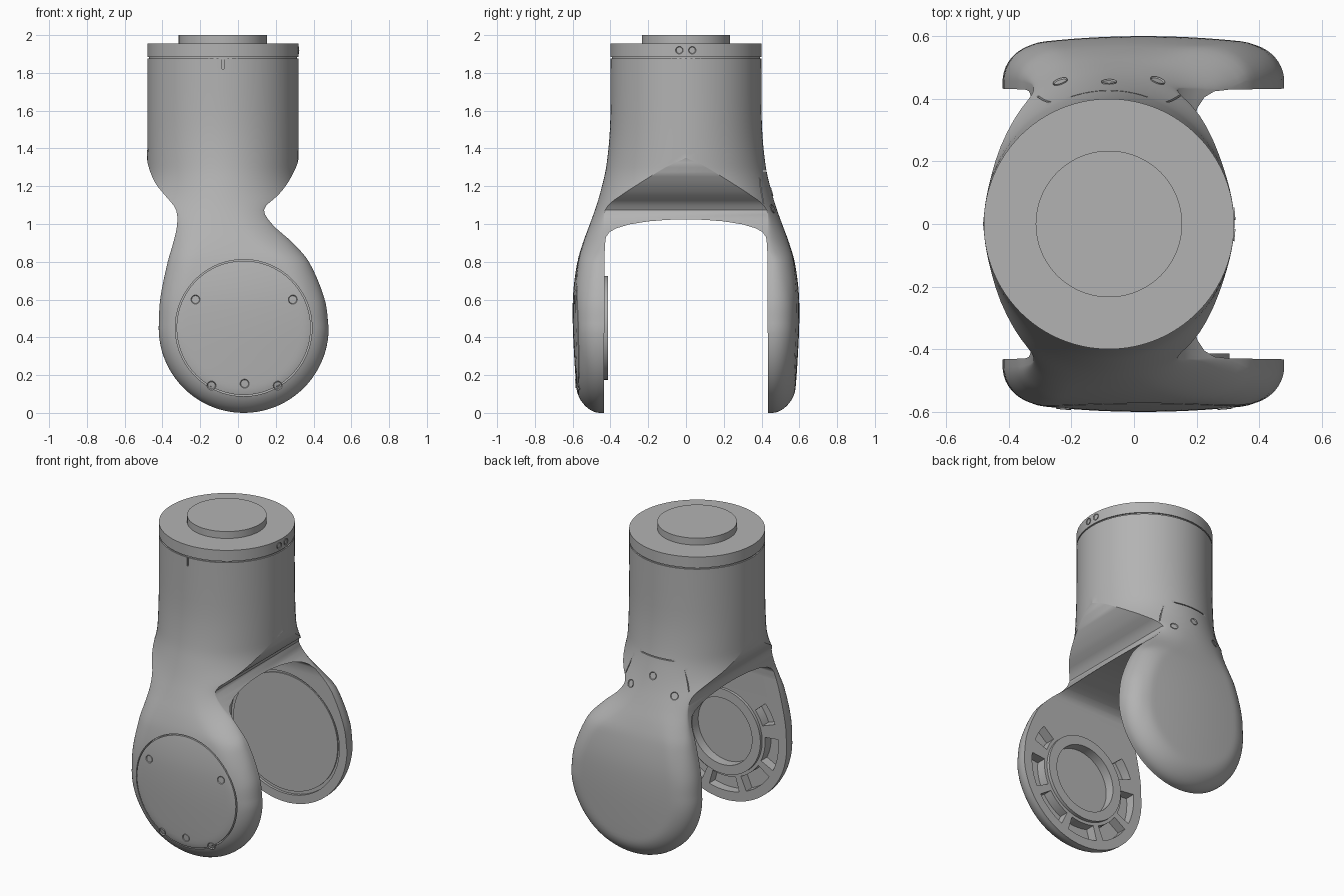
import bpy, bmesh, math
from mathutils import Vector, Matrix

if "Cube" in bpy.data.objects:
    bpy.data.objects.remove(bpy.data.objects["Cube"], do_unlink=True)

grey = bpy.data.materials.new("satin_grey")
grey.use_nodes = True
grey.diffuse_color = (0.45, 0.45, 0.45, 1)
grey.node_tree.nodes["Principled BSDF"].inputs["Base Color"].default_value = (0.45, 0.45, 0.45, 1)

AXIS_X, R = -0.08, 0.4          # barrel
DISC_X, DISC_Z, DISC_R = 0.03, 0.45, 0.45   # round leg ends
RIM_Y, SOFT = 0.455, 0.13       # rim position and edge rounding


def make(name, bm):
    bmesh.ops.recalc_face_normals(bm, faces=bm.faces)
    mesh = bpy.data.meshes.new(name)
    bm.to_mesh(mesh)
    bm.free()
    mesh.materials.append(grey)
    ob = bpy.data.objects.new(name, mesh)
    bpy.context.collection.objects.link(ob)
    return ob


def smooth(ob, angle=32):
    bpy.ops.object.select_all(action="DESELECT")
    ob.select_set(True)
    bpy.context.view_layer.objects.active = ob
    bpy.ops.object.shade_smooth_by_angle(angle=math.radians(angle))


def cylinder(bm, r, a, b, sides=96):
    """Cylinder between two points."""
    a, b = Vector(a), Vector(b)
    rot = (b - a).to_track_quat("Z", "Y").to_matrix().to_4x4()
    bmesh.ops.create_cone(bm, cap_ends=True, segments=sides, radius1=r, radius2=r,
                          depth=(b - a).length, matrix=Matrix.Translation((a + b) / 2) @ rot)


def box(bm, centre, size, tilt=0):
    m = Matrix.Translation(centre) @ Matrix.Rotation(tilt, 4, "Y") @ Matrix.Diagonal((*size, 1))
    bmesh.ops.create_cube(bm, size=1, matrix=m)


def ring(bm, r0, r1, y0, y1, a0=0, a1=360):
    """Ring, or sector of one, around the leg disc axis."""
    full = a1 - a0 == 360
    n = 96 if full else 10
    loops = []
    for i in range(n if full else n + 1):
        t = math.radians(a0 + (a1 - a0) * i / n)
        loops.append([bm.verts.new((DISC_X + r * math.cos(t), y, DISC_Z + r * math.sin(t)))
                      for r, y in ((r0, y0), (r1, y0), (r1, y1), (r0, y1))])
    for i in range(n):
        p, q = loops[i], loops[(i + 1) % len(loops)]
        for k in range(4):
            bm.faces.new((p[k], p[(k + 1) % 4], q[(k + 1) % 4], q[k]))
    if not full:
        bm.faces.new(loops[0])
        bm.faces.new(loops[-1])


def curve(table, z):
    """Smooth interpolation through (z, value) pairs."""
    if z <= table[0][0]:
        return table[0][1]
    if z >= table[-1][0]:
        return table[-1][1]
    i = max(k for k in range(len(table) - 1) if table[k][0] <= z)

    def slope(k):
        a, b = table[max(k - 1, 0)], table[min(k + 1, len(table) - 1)]
        return (b[1] - a[1]) / (b[0] - a[0])
    (za, va), (zb, vb) = table[i], table[i + 1]
    h = zb - za
    t = (z - za) / h
    return ((2*t**3 - 3*t*t + 1) * va + (t**3 - 2*t*t + t) * h * slope(i)
            + (3*t*t - 2*t**3) * vb + (t**3 - t*t) * h * slope(i + 1))


LEFT = [(0.45, -0.42), (0.6, -0.412), (0.8, -0.372), (0.9, -0.343), (1.0, -0.322), (1.08, -0.33),
        (1.15, -0.385), (1.22, -0.44), (1.33, -0.48), (1.4, -0.48)]
RIGHT = [(0.45, 0.48), (0.6, 0.459), (0.8, 0.375), (0.9, 0.29), (1.0, 0.18), (1.08, 0.138),
         (1.15, 0.21), (1.22, 0.265), (1.33, 0.318), (1.4, 0.32)]
DEPTH = [(0, 0.56), (0.1, 0.577), (0.3, 0.592), (0.5, 0.6), (0.65, 0.596), (0.8, 0.575), (0.9, 0.547),
         (1.0, 0.51), (1.1, 0.474), (1.2, 0.445), (1.3, 0.423), (1.45, 0.406), (1.6, 0.4), (1.9, 0.4)]


def span(z):
    if z < DISC_Z:
        w = math.sqrt(max(0, DISC_R**2 - (DISC_Z - z)**2))
        return DISC_X - w, DISC_X + w
    return curve(LEFT, z), curve(RIGHT, z)


EDGE = [(x, k * 0.02) for k in range(70) for x in span(k * 0.02)]


def inset(x, z):
    """Distance from the outline."""
    if z < DISC_Z:
        return max(0, DISC_R - math.hypot(x - DISC_X, z - DISC_Z))
    best = 9
    for i in range(len(EDGE) - 2):
        (ax, az), (bx, bz) = EDGE[i], EDGE[i + 2]
        dx, dz = bx - ax, bz - az
        t = min(1, max(0, ((x - ax) * dx + (z - az) * dz) / (dx * dx + dz * dz)))
        best = min(best, math.hypot(x - ax - t * dx, z - az - t * dz))
    return best


def outer(x, z):
    """Depth of the outer skin: soft-edged paddle below, round barrel above."""
    depth = curve(DEPTH, z)
    barrel = depth * math.sqrt(max(0, 1 - ((x - AXIS_X) / R)**2))
    t = min(1, max(0, (z - 0.8) / 0.5))
    t = t * t * (3 - 2 * t)
    if t == 1:
        return barrel
    d = min(1, inset(x, z) / SOFT)
    dome = 0.022 * min(1, ((x - DISC_X) / 0.36)**2)
    paddle = RIM_Y + (depth - dome - RIM_Y) * math.sqrt(max(0, 1 - (1 - d)**2))
    return paddle + (barrel - paddle) * t


# Forked body: rows of cross-sections from the leg tips to the barrel top
rows = [DISC_Z * (1 - math.cos(math.pi / 2 * k / 22)) for k in range(23)]
rows += [DISC_Z + 0.025 * k for k in range(1, 47)] + [1.7, 1.875]
N = 44
bm = bmesh.new()
loops = []
for z in rows:
    a, b = span(z)
    xs = [(a + b) / 2 - (b - a) / 2 * math.cos(math.pi * k / N) for k in range(N + 1)]
    ys = [outer(x, z) for x in xs]
    front = [bm.verts.new((x, -y, z)) for x, y in zip(xs, ys)]
    back = [bm.verts.new((x, y, z)) for x, y in zip(xs, ys)]
    loops.append(front + back[::-1])
for p, q in zip(loops, loops[1:]):
    for k in range(len(p)):
        j = (k + 1) % len(p)
        bm.faces.new((p[k], p[j], q[j], q[k]))
bm.faces.new(loops[-1])
bmesh.ops.remove_doubles(bm, verts=bm.verts, dist=0.0005)
bmesh.ops.dissolve_degenerate(bm, edges=bm.edges, dist=0.0001)
body = make("fork_body", bm)


def cut(bm):
    """Subtract a shape from the body."""
    cutter = make("cutter", bm)
    cutter.hide_render = True
    mod = body.modifiers.new("cut", "BOOLEAN")
    mod.operation, mod.solver, mod.object = "DIFFERENCE", "EXACT", cutter
    bpy.context.view_layer.objects.active = body
    bpy.ops.object.modifier_apply(modifier=mod.name)
    bpy.data.objects.remove(cutter, do_unlink=True)


# Arched slot between the legs
half = [(0.436, -0.1), (0.43, 0.88), (0.424, 0.93), (0.405, 0.957), (0.37, 0.977), (0.3, 0.998),
        (0.2, 1.014), (0.1, 1.022)]
arch = half + [(0, 1.025)] + [(-y, z) for y, z in reversed(half)]
bm = bmesh.new()
face = bm.faces.new([bm.verts.new((-1, y, z)) for y, z in arch])
moved = bmesh.ops.extrude_face_region(bm, geom=[face])["geom"]
bmesh.ops.translate(bm, vec=(2, 0, 0), verts=[v for v in moved if isinstance(v, bmesh.types.BMVert)])
cut(bm)

# Front cover seam, inner pockets and hub bore
bm = bmesh.new()
ring(bm, 0.355, 0.362, -0.7, -0.55)
for c in range(-170, 151, 40):
    w = 10 if c in (30, 150) else 16
    if c not in (70, 110):
        ring(bm, 0.295, 0.39, -0.495, -0.4, c - w, c + w)
cylinder(bm, 0.215, (DISC_X, -0.475, DISC_Z), (DISC_X, -0.4, DISC_Z))
# Shallow recess inside the back leg
cylinder(bm, 0.395, (DISC_X, 0.4, DISC_Z), (DISC_X, 0.452, DISC_Z))
cut(bm)

# Back cover seam and front index notch
bm = bmesh.new()
box(bm, (AXIS_X, 0.46, 1.28), (0.34, 0.11, 0.006))
box(bm, (AXIS_X, -0.4, 1.85), (0.01, 0.02, 0.06))
cut(bm)
bm = bmesh.new()
for s in (-1, 1):
    box(bm, (AXIS_X + s * 0.2, 0.46, 1.19), (0.005, 0.14, 0.17), -s * 0.33)
cut(bm)
smooth(body)

# Hub ring and inner disc plate
bm = bmesh.new()
ring(bm, 0.215, 0.275, -0.45, -0.413)
smooth(make("hub_ring", bm))
bm = bmesh.new()
cylinder(bm, 0.375, (DISC_X, 0.444, DISC_Z), (DISC_X, 0.453, DISC_Z))
smooth(make("inner_disc", bm))

# Barrel top: seam neck, collar and end boss
for name, r, z0, z1 in (("collar_seam", 0.392, 1.87, 1.89), ("collar", R, 1.884, 1.955),
                        ("end_boss", 0.234, 1.95, 2.0)):
    bm = bmesh.new()
    cylinder(bm, r, (AXIS_X, 0, z0), (AXIS_X, 0, z1), 128)
    smooth(make(name, bm))


def screw(name, pos, normal, r=0.024):
    """Socket screw with a raised rim."""
    bm = bmesh.new()
    pos, n = Vector(pos), Vector(normal).normalized()
    cylinder(bm, r, pos - n * 0.02, pos + n * 0.004, 20)
    top = max(bm.faces, key=lambda f: f.calc_center_median().dot(n))
    for thick, depth in ((0.005, -0.006), (0.009, 0), (0.0005, -0.008)):
        bmesh.ops.inset_region(bm, faces=[top], thickness=thick)
        bmesh.ops.translate(bm, vec=n * depth, verts=top.verts)
    make(name, bm)


def skin_screw(name, x, z, side):
    e = 0.01
    normal = ((outer(x - e, z) - outer(x + e, z)) / (2 * e), side,
              (outer(x, z - e) - outer(x, z + e)) / (2 * e))
    screw(name, (x, side * outer(x, z), z), normal)


for x, z in ((-0.225, 0.6), (0.29, 0.6), (0.035, 0.155), (-0.14, 0.145), (0.21, 0.145)):
    skin_screw("cover_screw", x, z, -1)
for x, z in ((-0.235, 1.08), (AXIS_X, 1.17), (0.075, 1.08)):
    skin_screw("back_screw", x, z, 1)
for y in (-0.035, 0.033):
    screw("collar_screw", (AXIS_X + math.sqrt(R * R - y * y), y, 1.92), (1, y / R, 0), 0.02)
